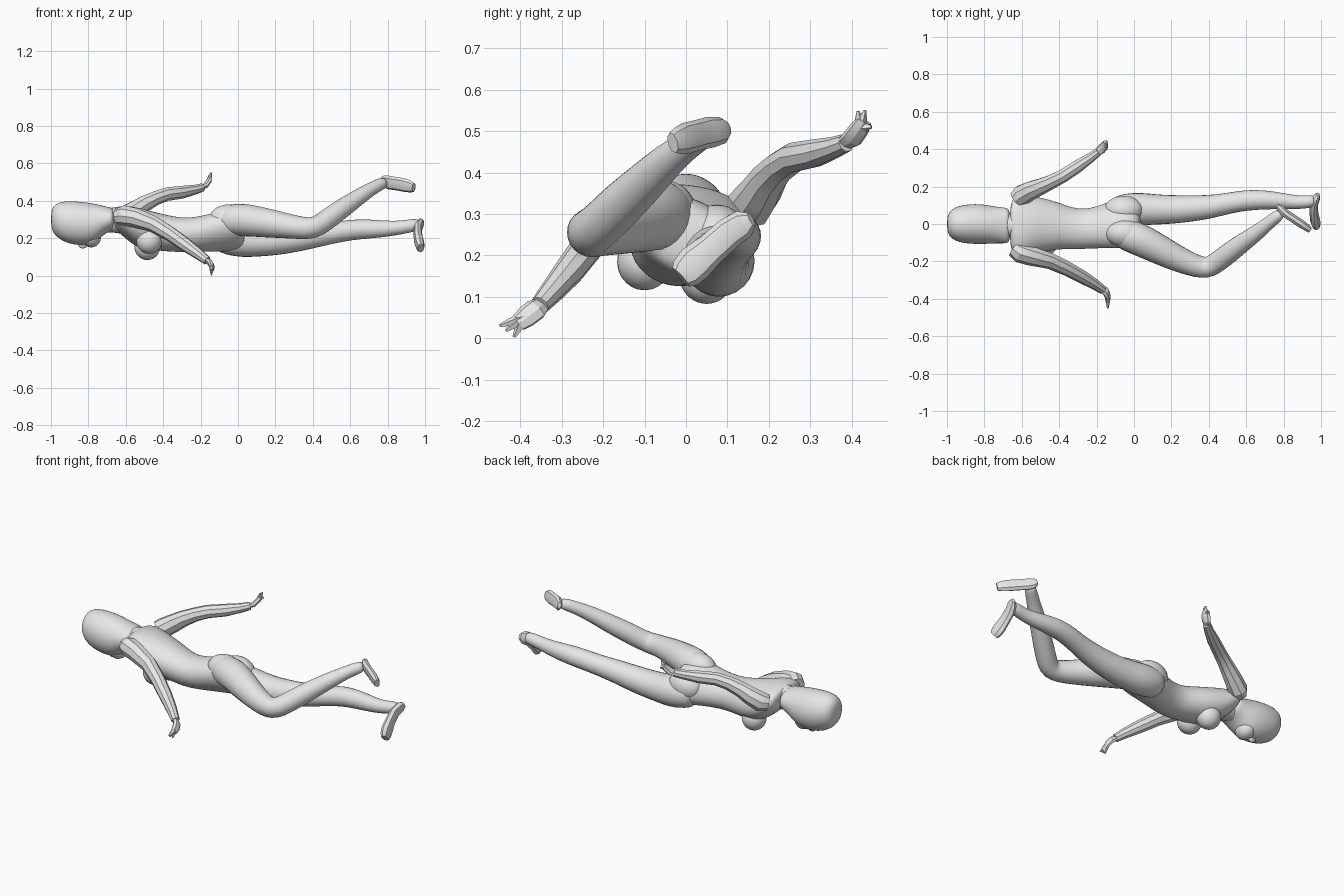
import bpy, bmesh, math
from mathutils import Vector

skin = bpy.data.materials.new("plain_grey")
skin.diffuse_color = (0.8, 0.8, 0.8, 1)


def finish(name, bm, subdiv):
    bmesh.ops.recalc_face_normals(bm, faces=bm.faces)
    mesh = bpy.data.meshes.new(name)
    bm.to_mesh(mesh)
    bm.free()
    mesh.materials.append(skin)
    obj = bpy.data.objects.new(name, mesh)
    bpy.context.collection.objects.link(obj)
    if subdiv:
        obj.modifiers.new("smooth", "SUBSURF").levels = subdiv
        obj.modifiers["smooth"].render_levels = subdiv
        mesh.polygons.foreach_set("use_smooth", [True] * len(mesh.polygons))
    else:
        bpy.context.view_layer.objects.active = obj
        obj.select_set(True)
        bpy.ops.object.shade_smooth_by_angle(angle=math.radians(28))
        obj.select_set(False)
    return obj


def skin_rings(name, rings, subdiv):
    """Join rings of points into a closed skin."""
    bm = bmesh.new()
    loops = [[bm.verts.new(p) for p in ring] for ring in rings]
    n = len(loops[0])
    for a, b in zip(loops, loops[1:]):
        for i in range(n):
            j = (i + 1) % n
            bm.faces.new((a[i], a[j], b[j], b[i]))
    bm.faces.new(loops[0])
    bm.faces.new(loops[-1])
    return finish(name, bm, subdiv)


def limb(name, path, ref=(0, 0, 1), flat=1.0, sides=10, subdiv=1):
    """Tube along (x, y, z, radius); flat scales thickness along ref."""
    pts = [Vector(p[:3]) for p in path]
    rings = []
    for k, p in enumerate(pts):
        t = (pts[min(k + 1, len(pts) - 1)] - pts[max(k - 1, 0)]).normalized()
        side = t.cross(Vector(ref)).normalized()
        up = side.cross(t)
        r = path[k][3] * (1.05 if subdiv else 1.02)
        ring = []
        for i in range(sides):
            a = math.tau * i / sides
            ring.append(p + side * r * math.cos(a) + up * r * flat * math.sin(a))
        rings.append(ring)
    return skin_rings(name, rings, subdiv)


def trunk(name, sections, sides=14):
    """Loft along x from (x, y, z, half width, half height, roll degrees)."""
    rings = []
    for x, y, z, w, h, roll in sections:
        r = math.radians(-roll)
        ring = []
        for i in range(sides):
            a = math.tau * i / sides
            u, v = w * 1.03 * math.cos(a), h * 1.03 * math.sin(a)
            ring.append((x, y + u * math.cos(r) - v * math.sin(r),
                         z + u * math.sin(r) + v * math.cos(r)))
        rings.append(ring)
    return skin_rings(name, rings, 2)


def ball(name, loc, size):
    bm = bmesh.new()
    bmesh.ops.create_uvsphere(bm, u_segments=14, v_segments=9, radius=1)
    for v in bm.verts:
        v.co = Vector([l + s * c for l, s, c in zip(loc, size, v.co)])
    return finish(name, bm, 1)


# Head, jaw, nose and neck
trunk("head", [(-1.0, 0, .30, .035, .04, 0), (-.985, 0, .30, .07, .078, 0),
               (-.95, 0, .293, .093, .101, 0), (-.90, 0, .284, .104, .115, 0),
               (-.83, 0, .277, .108, .117, 0), (-.77, -.003, .278, .102, .107, 0),
               (-.73, -.006, .292, .097, .084, 0), (-.69, -.008, .302, .096, .064, 0),
               (-.66, -.01, .303, .09, .058, 0)])
ball("jaw", (-.785, 0, .205), (.055, .065, .055))
ball("nose", (-.83, 0, .163), (.025, .014, .018))
limb("neck", [(-.76, 0, .29, .062), (-.70, -.005, .295, .064),
              (-.65, -.01, .30, .07), (-.59, -.01, .29, .08)])

# Torso, rolled more strongly toward the hips
trunk("torso", [(-.665, -.01, .31, .10, .045, 0), (-.645, -.01, .305, .155, .065, 2),
                (-.60, -.01, .285, .168, .088, 5), (-.54, -.005, .258, .155, .107, 7),
                (-.47, -.005, .242, .14, .103, 9), (-.40, -.01, .23, .125, .098, 10),
                (-.30, -.03, .215, .106, .09, 14), (-.20, -.02, .222, .112, .092, 20),
                (-.10, .003, .237, .138, .10, 26), (-.02, .005, .24, .145, .095, 28),
                (.04, .0, .235, .11, .07, 28)])
for side, loc in (("left", (-.485, .05, .152)), ("right", (-.475, -.1, .185))):
    ball(side + "_breast", loc, (.072, .07, .07))
for side, loc in (("left", (-.055, .075, .242)), ("right", (-.05, -.05, .3))):
    ball(side + "_buttock", loc, (.11, .08, .082))

# Straight leg and bent leg
limb("straight_leg", [(-.12, .07, .205, .07), (-.05, .077, .195, .085), (.03, .08, .186, .088),
                      (.1, .078, .183, .081), (.2, .077, .185, .076), (.3, .083, .195, .07),
                      (.4, .09, .21, .063), (.5, .11, .226, .055), (.6, .128, .245, .055),
                      (.7, .13, .25, .051), (.8, .122, .25, .042), (.88, .115, .258, .035),
                      (.94, .12, .27, .035), (.975, .125, .275, .025)], sides=12)
limb("bent_leg", [(-.1, -.04, .28, .07), (-.03, -.06, .3, .085), (.03, -.083, .298, .087),
                  (.1, -.118, .29, .082), (.2, -.17, .275, .073), (.3, -.215, .26, .062),
                  (.37, -.235, .252, .058), (.41, -.228, .257, .056), (.45, -.2, .28, .055),
                  (.51, -.155, .325, .055), (.58, -.1, .375, .05), (.66, -.045, .43, .042),
                  (.72, .005, .468, .034), (.77, .045, .493, .033), (.79, .06, .5, .022)], sides=12)

# Feet, pointed, thinning to the toes
limb("straight_foot", [(.985, .158, .287, .018), (.975, .14, .277, .034), (.962, .105, .255, .037),
                       (.962, .06, .215, .038), (.968, .02, .18, .044), (.974, .0, .158, .04),
                       (.978, -.012, .147, .03)], ref=(1, 0, 0), flat=.6, sides=8, subdiv=0)
limb("bent_foot", [(.765, .1, .508, .018), (.778, .088, .503, .032), (.805, .06, .498, .037),
                   (.85, .03, .491, .036), (.895, .0, .483, .037), (.925, -.02, .476, .032),
                   (.94, -.032, .472, .025)], ref=(.6, .75, .2), flat=.6, sides=8, subdiv=0)

# Arms
limb("left_arm", [(-.63, .13, .31, .045), (-.6, .155, .32, .055), (-.55, .18, .352, .05),
                  (-.5, .2, .385, .044), (-.44, .227, .415, .038), (-.38, .258, .436, .036),
                  (-.3, .31, .446, .034), (-.23, .357, .46, .026), (-.19, .387, .472, .022)],
     sides=9, subdiv=0)
limb("right_arm", [(-.64, -.13, .315, .045), (-.61, -.152, .32, .055), (-.55, -.17, .31, .052),
                   (-.45, -.196, .275, .044), (-.36, -.237, .222, .039), (-.28, -.28, .165, .036),
                   (-.21, -.322, .115, .029), (-.165, -.353, .08, .023)],
     sides=9, subdiv=0)

# Hands: flat palm, fingers and thumb
limb("left_palm", [(-.2, .38, .468, .02), (-.175, .4, .48, .027), (-.157, .418, .505, .026),
                   (-.15, .43, .525, .02)], ref=(1, .3, -.5), flat=.55, sides=7, subdiv=0)
limb("right_palm", [(-.175, -.345, .085, .02), (-.15, -.362, .07, .028), (-.14, -.385, .052, .027),
                    (-.14, -.405, .037, .022)], ref=(1, 0, .3), flat=.55, sides=7, subdiv=0)
digits = [("left", (-.155, .42, .51), [(-.145, .415, .548), (-.142, .432, .55), (-.145, .448, .51)]),
          ("right", (-.14, -.39, .05), [(-.14, -.45, .03), (-.143, -.435, .018), (-.142, -.415, .003)])]
for side, base, tips in digits:
    for k, tip in enumerate(tips):
        mid = (Vector(base) + Vector(tip)) / 2
        limb(f"{side}_finger_{k + 1}", [(*base, .012), (*mid, .011), (*tip, .004)],
             ref=(1, 0, 0), sides=5, subdiv=0)
